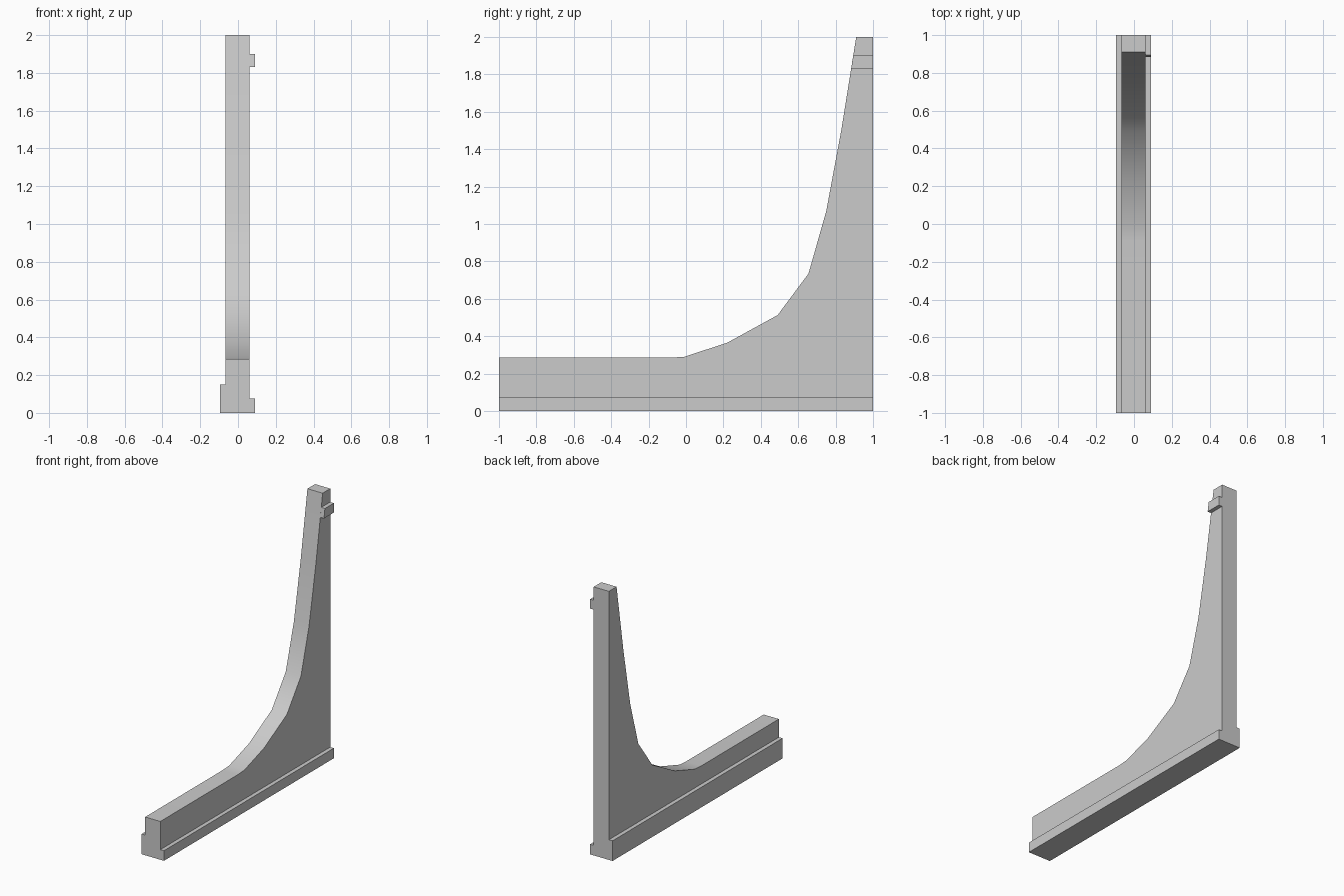
import bpy, bmesh, math

old = bpy.data.objects.get("Cube")
if old:
    bpy.data.objects.remove(old, do_unlink=True)

grey = bpy.data.materials.new("plain grey")
grey.use_nodes = True
colour = (0.6, 0.6, 0.6, 1)
grey.diffuse_color = colour
grey.node_tree.nodes["Principled BSDF"].inputs["Base Color"].default_value = colour


def extrude_profile(name, points, x0, x1):
    """Extrude a (y, z) outline across x."""
    bm = bmesh.new()
    face = bm.faces.new([bm.verts.new((x0, y, z)) for y, z in points])
    grown = bmesh.ops.extrude_face_region(bm, geom=[face])["geom"]
    verts = [v for v in grown if isinstance(v, bmesh.types.BMVert)]
    bmesh.ops.translate(bm, verts=verts, vec=(x1 - x0, 0, 0))
    bmesh.ops.recalc_face_normals(bm, faces=bm.faces)
    mesh = bpy.data.meshes.new(name)
    bm.to_mesh(mesh)
    bm.free()
    mesh.materials.append(grey)
    obj = bpy.data.objects.new(name, mesh)
    bpy.context.collection.objects.link(obj)
    return obj


LEFT, RIGHT = 0.06, -0.065      # faces of the panel
OUT_LEFT, OUT_RIGHT = 0.09, -0.095  # faces of the rails

# Panel with a low front arm sweeping up into a tall back post
sweep = [(-0.09, 0.285), (-0.01, 0.29), (0.22, 0.365), (0.49, 0.513),
         (0.655, 0.735), (0.75, 1.07), (0.83, 1.5), (0.91, 2)]
panel = extrude_profile("curved_side_panel",
                        [(-1, 0), (-1, 0.285)] + sweep + [(1, 2), (1, 0)],
                        RIGHT, LEFT)


def rail(name, height, x0, x1):
    return extrude_profile(name, [(-1, 0), (-1, height), (1, height), (1, 0)], x0, x1)


# Rails along the foot and a small ledge near the top of the post
parts = [
    rail("right_foot_rail", 0.15, OUT_RIGHT, 0),
    rail("left_foot_rail", 0.075, 0, OUT_LEFT),
    extrude_profile("top_ledge", [(0.883, 1.83), (0.894, 1.9), (1, 1.9), (1, 1.83)],
                    0, OUT_LEFT),
]

# Join everything into one solid
bpy.context.view_layer.objects.active = panel
for part in parts:
    mod = panel.modifiers.new("join", "BOOLEAN")
    mod.operation = "UNION"
    mod.solver = "EXACT"
    mod.object = part
    bpy.ops.object.modifier_apply(modifier=mod.name)
    bpy.data.objects.remove(part, do_unlink=True)

# Merge flat regions, then smooth only the sweep
bm = bmesh.new()
bm.from_mesh(panel.data)
bmesh.ops.remove_doubles(bm, verts=bm.verts, dist=0.0005)
bmesh.ops.dissolve_limit(bm, angle_limit=math.radians(0.5),
                         verts=bm.verts, edges=bm.edges)
bm.to_mesh(panel.data)
bm.free()
bpy.ops.object.select_all(action="DESELECT")
panel.select_set(True)
bpy.ops.object.shade_smooth_by_angle(angle=math.radians(30))
